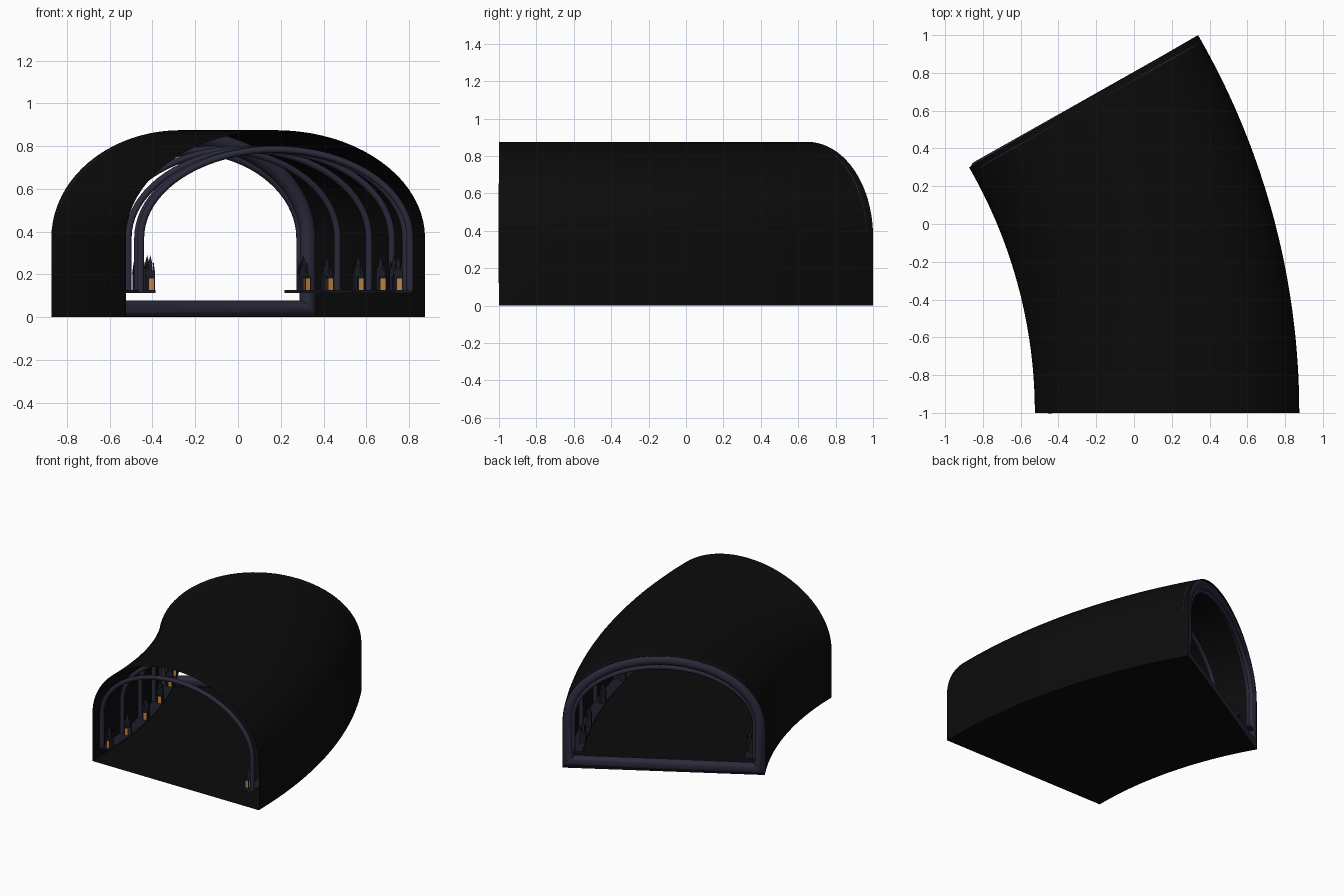
import bpy, bmesh, math
from mathutils import Matrix, Vector

cube = bpy.data.objects.get("Cube")
if cube:
    bpy.data.objects.remove(cube)

# Tunnel bends 30 degrees around a pivot to the right
PIVOT = Vector((-3.125, -1, 0))
RADIUS, BEND, SPRING = 3.3, 30, 0.37
LEDGE_Z = 0.12


def material(name, colour):
    m = bpy.data.materials.new(name)
    m.use_nodes = True
    m.diffuse_color = (*colour, 1)
    bsdf = m.node_tree.nodes["Principled BSDF"]
    bsdf.inputs["Base Color"].default_value = (*colour, 1)
    bsdf.inputs["Roughness"].default_value = 0.8
    return m


BLACK = material("soot black", (0.0035, 0.0035, 0.0035))
SLATE = material("slate violet", (0.024, 0.023, 0.045))
DARK = material("dark slate", (0.012, 0.012, 0.022))
AMBER = material("amber glow", (0.55, 0.24, 0.05))


def station(angle, u=0.0):
    """Local x = outward, y = along the tunnel, z = up."""
    a = math.radians(angle)
    return (Matrix.Translation(PIVOT) @ Matrix.Rotation(a, 4, "Z")
            @ Matrix.Translation((RADIUS + u, 0, 0)))


def finish(bm, name, mats, smooth=False, matrix=None):
    bmesh.ops.recalc_face_normals(bm, faces=bm.faces)
    mesh = bpy.data.meshes.new(name)
    bm.to_mesh(mesh)
    bm.free()
    ob = bpy.data.objects.new(name, mesh)
    bpy.context.collection.objects.link(ob)
    for m in mats:
        mesh.materials.append(m)
    if matrix:
        ob.matrix_world = matrix
    if smooth:
        bpy.ops.object.select_all(action="DESELECT")
        ob.select_set(True)
        bpy.context.view_layer.objects.active = ob
        bpy.ops.object.shade_smooth_by_angle(angle=math.radians(35))
    return ob


def arch(half, top, foot, steps=40):
    """Upright legs joined by a half ellipse."""
    pts = [(half, foot)]
    for i in range(steps + 1):
        a = math.pi * i / steps
        pts.append((half * math.cos(a), SPRING + (top - SPRING) * math.sin(a)))
    return [Vector(p) for p in pts + [(-half, foot)]]


def bridge(bm, rings, closed_ring=True, loop=False):
    n = len(rings[0])
    for k in range(len(rings) if loop else len(rings) - 1):
        a, b = rings[k], rings[(k + 1) % len(rings)]
        for i in range(n if closed_ring else n - 1):
            j = (i + 1) % n
            bm.faces.new((a[i], a[j], b[j], b[i]))


def sweep(name, profile, mat, capped, steps=40):
    """Carry a closed section around the bend."""
    bm = bmesh.new()
    rings = []
    for k in range(steps + 1):
        m = station(BEND * k / steps)
        rings.append([bm.verts.new(m @ Vector((u, 0, z))) for u, z in profile])
    bridge(bm, rings)
    if capped:
        bm.faces.new(rings[0])
        bm.faces.new(rings[-1])
    return finish(bm, name, [mat], True)


def tube(name, path, radius, mat, angle, closed=False, sides=12):
    """Round bar along a flat path, mitred at the corners."""
    bm = bmesh.new()
    rings, n = [], len(path)
    for i, p in enumerate(path):
        before = path[i - 1] if closed or i else p * 2 - path[1]
        after = path[(i + 1) % n] if closed or i < n - 1 else p * 2 - path[i - 1]
        d1, d2 = (p - before).normalized(), (after - p).normalized()
        t = (d1 + d2).normalized()
        wide = radius / max(0.3, t.dot(d1))
        ring = []
        for s in range(sides):
            a = math.tau * s / sides
            q = p + Vector((-t.y, t.x)) * wide * math.cos(a)
            ring.append(bm.verts.new((q.x, radius * math.sin(a), q.y)))
        rings.append(ring)
    bridge(bm, rings, loop=closed)
    if not closed:
        bm.faces.new(rings[0])
        bm.faces.new(rings[-1])
    return finish(bm, name, [mat], True, station(angle))


def box(bm, x, y, z0, z1, w, d, index=0):
    m = Matrix.Translation((x, y, (z0 + z1) / 2)) @ Matrix.Diagonal((w, d, z1 - z0, 1))
    verts = bmesh.ops.create_cube(bm, size=1, matrix=m)["verts"]
    for f in {f for v in verts for f in v.link_faces}:
        f.material_index = index


def spire(bm, x, y, z0, z1, w):
    """Square post with a pointed cap."""
    mid = z0 + (z1 - z0) * 0.6
    box(bm, x, y, z0, mid, w, w)
    m = Matrix.Translation((x, y, (mid + z1) / 2)) @ Matrix.Rotation(math.pi / 4, 4, "Z")
    bmesh.ops.create_cone(bm, cap_ends=True, segments=4, radius1=w * 0.85,
                          radius2=0, depth=z1 - mid, matrix=m)


def shrine(name, angle, u):
    """Cluster of pinnacles with a glowing lantern on its front."""
    bm = bmesh.new()
    box(bm, 0, 0, LEDGE_Z, 0.20, 0.042, 0.026)
    spire(bm, 0, 0, 0.18, 0.29, 0.018)
    for x in (-0.015, 0.015):
        for y in (-0.008, 0.014):
            spire(bm, x, y, LEDGE_Z, 0.262, 0.012)
    box(bm, 0.006, -0.022, LEDGE_Z + 0.004, 0.182, 0.024, 0.022, 1)
    box(bm, 0.006, -0.022, 0.182, 0.190, 0.030, 0.028)
    for x in (-0.008, 0.020):
        box(bm, x, -0.033, LEDGE_Z, 0.182, 0.005, 0.005)
    finish(bm, name, [DARK, AMBER], matrix=station(angle, u))


# Outer shell with its floor
sweep("tunnel_shell", arch(0.7, 0.875, 0.0), BLACK, False)

# Narrow ledges along both walls
for side, label in ((1, "left"), (-1, "right")):
    section = [(side * u, z) for u, z in
               ((0.56, 0.113), (0.64, 0.113), (0.64, 0.127), (0.56, 0.127))]
    sweep(label + "_ledge", section, DARK, True)

# Vault ribs standing on the ledges
for i, angle in enumerate((0.3, 6, 12, 18, 24, 29.7)):
    tube(f"vault_rib_{i + 1}", arch(0.63, 0.785, LEDGE_Z), 0.016, SLATE, angle)

# Heavy frame around the rear opening
tube("rear_frame", arch(0.662, 0.837, 0.039), 0.038, SLATE, 29.42, closed=True, sides=16)

# Lantern shrines beside the ribs
for i, angle in enumerate((0.9, 6, 12, 18, 24, 27.7)):
    shrine(f"left_shrine_{i + 1}", angle, 0.575)
    shrine(f"right_shrine_{i + 1}", angle, -0.585)
